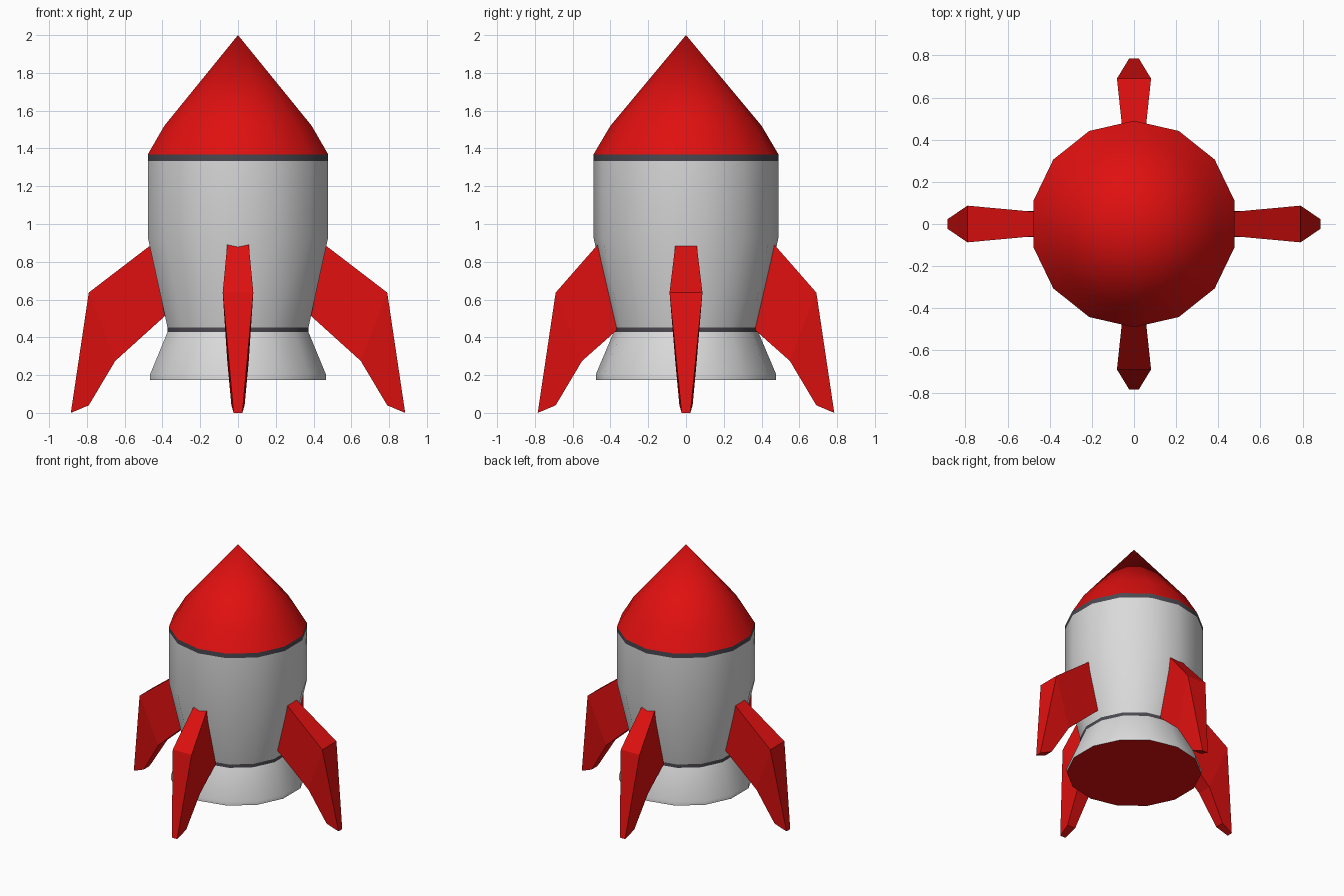
import bpy, bmesh, math
from mathutils import Matrix

if "Cube" in bpy.data.objects:
    bpy.data.objects.remove(bpy.data.objects["Cube"])

SIDES = 14


def material(name, rgb):
    m = bpy.data.materials.new(name)
    m.diffuse_color = (*rgb, 1)
    m.use_nodes = True
    m.node_tree.nodes["Principled BSDF"].inputs["Base Color"].default_value = m.diffuse_color
    return m


red = material("red", (0.75, 0.005, 0.005))
grey = material("light grey", (0.7, 0.7, 0.7))
dark = material("dark grey", (0.07, 0.065, 0.08))


def finish(bm, name, mats, smooth=False):
    me = bpy.data.meshes.new(name)
    bmesh.ops.recalc_face_normals(bm, faces=bm.faces[:])
    bm.to_mesh(me)
    bm.free()
    for m in mats:
        me.materials.append(m)
    if smooth:
        me.shade_smooth()
        me.set_sharp_from_angle(angle=math.radians(30))
    ob = bpy.data.objects.new(name, me)
    bpy.context.collection.objects.link(ob)
    return ob


def lathe(name, profile, mats, base_cap=False):
    """Revolve (radius, z) pairs into a 14-sided shell with a corner on +y."""
    bm = bmesh.new()
    rings = []
    for r, z in profile:
        if r == 0:
            rings.append([bm.verts.new((0, 0, z))] * SIDES)
            continue
        angles = [math.pi / 2 + math.tau * i / SIDES for i in range(SIDES)]
        rings.append([bm.verts.new((r * math.cos(a), r * math.sin(a), z)) for a in angles])
    for lo, hi in zip(rings, rings[1:]):
        for i in range(SIDES):
            j = (i + 1) % SIDES
            quad = [lo[i], lo[j], hi[j], hi[i]]
            bm.faces.new(list(dict.fromkeys(quad)))
    if base_cap:
        bm.faces.new(rings[0][::-1]).material_index = 1
    ob = finish(bm, name, mats, smooth=True)
    if not base_cap:
        # open shells: make sure the walls face outward
        p = ob.data.polygons[0]
        if p.normal.x * p.center.x + p.normal.y * p.center.y < 0:
            ob.data.flip_normals()
    return ob


# Body, bottom to top
lathe("nozzle", [(0.477, 0.175), (0.477, 0.205), (0.383, 0.427)], [grey, red], base_cap=True)
lathe("lower_band", [(0.383, 0.427), (0.383, 0.453)], [dark])
lathe("hull", [(0.383, 0.453), (0.49, 0.93), (0.49, 1.333)], [grey])
lathe("upper_band", [(0.49, 1.333), (0.49, 1.368)], [dark])
lathe("nose_cone", [(0.49, 1.368), (0.40, 1.52), (0, 2.0)], [red])


def fin(name, angle, shift, root_top, root_low, width):
    """Tapered fin: (distance, z, half thickness) outline, turned about z."""
    outline = [(*root_top, 0.052), (0.79 - shift, 0.637, width), (0.885 - shift, 0.0, 0.023),
               (0.79 - shift, 0.04, 0.035), (0.65 - shift, 0.275, 0.057), (*root_low, 0.065)]
    bm = bmesh.new()
    a = [bm.verts.new((d, t, z)) for d, z, t in outline]
    b = [bm.verts.new((d, -t, z)) for d, z, t in outline]
    for side in (a, b):
        bm.faces.new([side[i] for i in (0, 1, 4, 5)])
        bm.faces.new([side[i] for i in (1, 2, 3, 4)])
    for i in range(6):
        j = (i + 1) % 6
        bm.faces.new([a[i], a[j], b[j], b[i]])
    bm.transform(Matrix.Rotation(math.radians(angle), 4, 'Z'))
    finish(bm, name, [red])


# Side fins reach further out than the front and back ones
for name, ang in (("right_fin", 0), ("left_fin", 180)):
    fin(name, ang, 0.0, (0.41, 0.928), (0.34, 0.555), 0.087)
for name, ang in (("back_fin", 90), ("front_fin", 270)):
    fin(name, ang, 0.1, (0.42, 0.945), (0.33, 0.47), 0.081)
